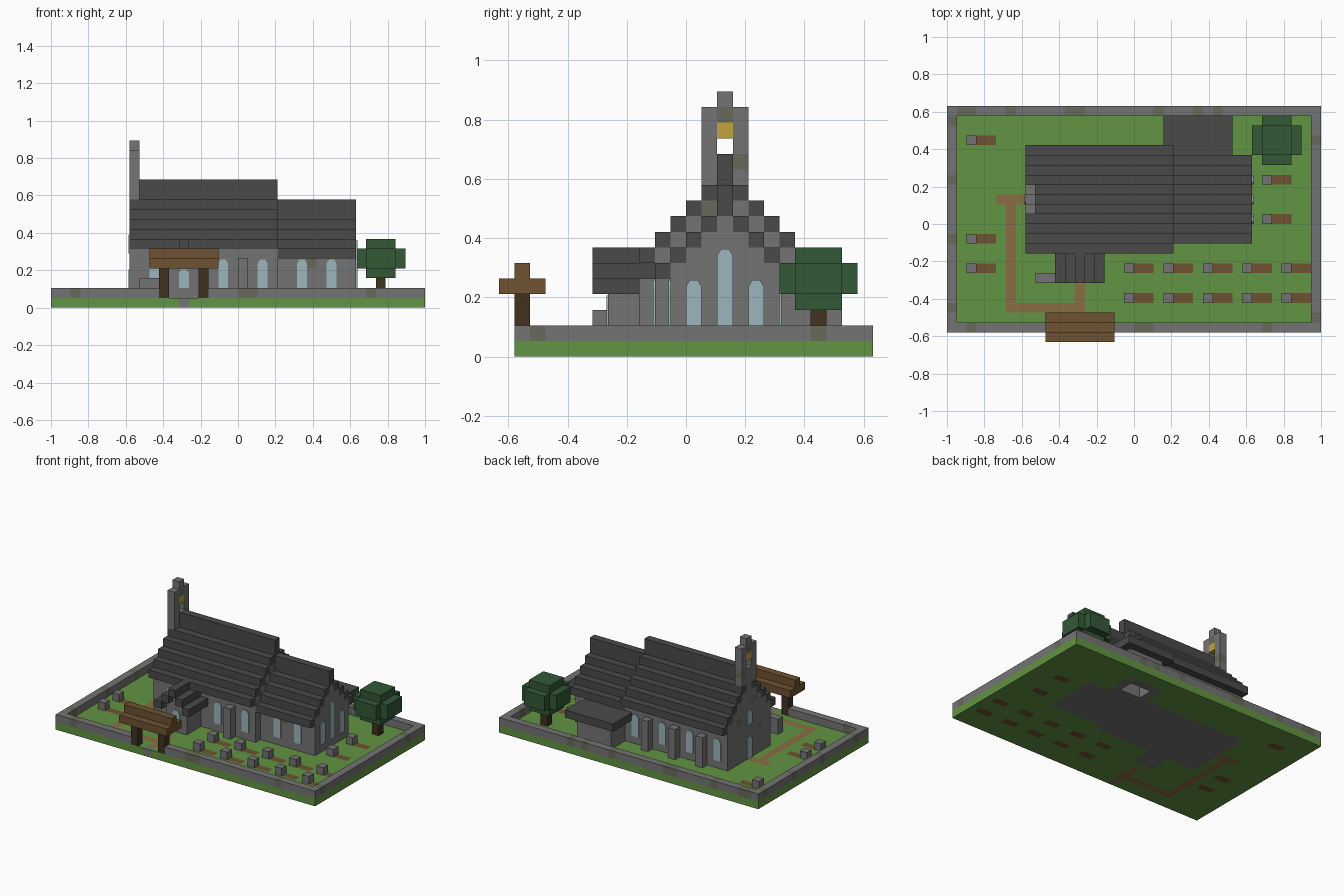
import bpy, bmesh
from mathutils import Vector

cube = bpy.data.objects.get("Cube")
if cube:
    bpy.data.objects.remove(cube)

U = 2 / 38  # block size


def linear(c):
    return c / 12.92 if c <= 0.04045 else ((c + 0.055) / 1.055) ** 2.4


def material(name, hexa):
    rgb = [linear(int(hexa[i:i + 2], 16) / 255) for i in (0, 2, 4)] + [1]
    m = bpy.data.materials.new(name)
    m.use_nodes = True
    m.diffuse_color = rgb
    m.node_tree.nodes["Principled BSDF"].inputs["Base Color"].default_value = rgb
    return m


STONE, MOSS, ROOF, GRASS, PATH, WOOD, POST, LEAF, GLASS, GOLD = range(10)
MATS = [material(n, h) for n, h in (
    ("stone grey", "747474"), ("mossy stone", "686a5a"), ("slate", "4a4a4a"),
    ("grass green", "629342"), ("path brown", "8a6d42"), ("wood brown", "6e5232"),
    ("dark timber", "413220"), ("leaf green", "325836"), ("window blue", "9cb6bc"),
    ("bell gold", "c2a23e"))]


def finish(name, bm):
    mesh = bpy.data.meshes.new(name)
    bm.to_mesh(mesh)
    bm.free()
    # keep only the colours this part uses
    used = sorted({p.material_index for p in mesh.polygons})
    for i in used:
        mesh.materials.append(MATS[i])
    for p in mesh.polygons:
        p.material_index = used.index(p.material_index)
    ob = bpy.data.objects.new(name, mesh)
    bpy.context.collection.objects.link(ob)


def fill(cells, mat, x, y, z):
    """Fill a block range with one colour; None carves it out."""
    for i in range(*x):
        for j in range(*y):
            for k in range(*z):
                if mat is None:
                    cells.pop((i, j, k), None)
                else:
                    cells[i, j, k] = mat


def blocks(name, cells):
    """Skin the blocks, keeping only the outer faces."""
    bm = bmesh.new()
    for c, mat in cells.items():
        for axis in range(3):
            for s in (-1, 1):
                n = list(c)
                n[axis] += s
                if tuple(n) in cells:
                    continue
                a, b = (axis + 1) % 3, (axis + 2) % 3
                quad = []
                for da, db in ((0, 0), (1, 0), (1, 1), (0, 1))[::s]:
                    v = Vector(c)
                    v[axis] += s > 0
                    v[a] += da
                    v[b] += db
                    quad.append(bm.verts.new(v * U))
                bm.faces.new(quad).material_index = mat
    bmesh.ops.remove_doubles(bm, verts=bm.verts, dist=U / 100)
    bmesh.ops.dissolve_limit(bm, angle_limit=0.01, verts=bm.verts[:],
                             edges=bm.edges[:], delimit={'MATERIAL'})
    finish(name, bm)


def window(name, side, s, plane, along, z0, z1):
    """Thin arched pane on a wall facing axis `side` with sign s."""
    bm = bmesh.new()
    outline = ((0, z0), (1, z0), (1, z1 - .5), (.75, z1 - .1),
               (.25, z1 - .1), (0, z1 - .5))
    verts = []
    for t, z in outline:
        p = (plane, along + t, z) if side == "x" else (along + t, plane, z)
        verts.append(bm.verts.new(Vector(p) * U))
    face = bm.faces.new(verts)
    out = bmesh.ops.extrude_face_region(bm, geom=[face])["geom"]
    push = Vector((1, 0, 0) if side == "x" else (0, 1, 0)) * s * 0.006
    bmesh.ops.translate(bm, vec=push,
                        verts=[v for v in out if isinstance(v, bmesh.types.BMVert)])
    bmesh.ops.recalc_face_normals(bm, faces=bm.faces[:])
    for f in bm.faces:
        f.material_index = GLASS
    finish(name, bm)


def gable(cells, x, n, eave):
    """Stepped roof over solid walls, ridge along x at y 2 to 3."""
    for k in range(n, -1, -1):
        top = eave + n - k + 1 + (k == 0)
        low = top - 1 - (k == 0)
        for y in {2 - k, 2 + k}:
            if k < n:
                fill(cells, STONE, x, (y, y + 1), (1, low))
            fill(cells, ROOF, x, (y, y + 1), (low, top))


# ground with paths, floor and grave plots
ground = {}
fill(ground, GRASS, (-19, 19), (-11, 12), (0, 1))
for x, y in (((-14, -11), (2, 3)), ((-13, -12), (-9, 3)),
             ((-13, -5), (-9, -8)), ((-6, -5), (-10, -6))):
    fill(ground, PATH, x, y, (0, 1))
for x, y in (((-11, 4), (-2, 7)), ((4, 12), (-1, 6)),
             ((4, 9), (6, 10)), ((-7, -4), (-5, -2)), ((-6, -5), (-11, -10))):
    fill(ground, STONE, x, y, (0, 1))
fill(ground, None, (5, 8), (7, 9), (0, 1))
graves = [(-17, 8), (-17, -2), (-17, -5), (13, 4), (13, 0)]
graves += [(x, y) for x in range(-1, 16, 4) for y in (-5, -8)]
stones = {}
for x, y in graves:
    fill(ground, WOOD, (x + 1, x + 3), (y, y + 1), (0, 1))
    stones[x, y, 1] = STONE
blocks("ground", ground)
blocks("headstones", stones)

# boundary wall with an entrance gap and mossy patches
wall = {}
fill(wall, STONE, (-19, 19), (-11, 12), (1, 2))
fill(wall, None, (-18, 18), (-10, 11), (1, 2))
fill(wall, None, (-8, -3), (-11, -10), (1, 2))
for x in (-17, 0, 1, 13):
    wall[x, -11, 1] = MOSS
for x in (-18, -17, -13, -7, -6, 2, 6, 8):
    wall[x, 11, 1] = MOSS
for x, y in ((-19, 10), (-19, 4), (-19, -2), (-19, -9), (18, -10), (18, 8)):
    wall[x, y, 1] = MOSS
blocks("boundary_wall", wall)

# nave with bell tower
nave = {}
gable(nave, (-11, 4), 5, 6)
fill(nave, STONE, (-11, -10), (1, 4), (11, 16))
fill(nave, STONE, (-11, -10), (2, 3), (11, 17))
fill(nave, None, (-11, -10), (2, 3), (13, 15))
for c in ((3, 1, 9), (-11, 3, 12), (-11, 2, 15), (-11, 0, 4), (-11, 4, 6), (-11, 1, 8)):
    nave[c] = MOSS
blocks("nave", nave)
blocks("bell", {(-11, 2, 14): GOLD})

# chancel
chancel = {}
gable(chancel, (4, 12), 4, 5)
chancel[7, -1, 4] = MOSS
blocks("chancel", chancel)

# vestry at the back, hollow inside
vestry = {}
fill(vestry, STONE, (4, 9), (6, 10), (1, 4))
fill(vestry, None, (5, 8), (7, 9), (1, 4))
fill(vestry, ROOF, (3, 10), (7, 11), (4, 5))
blocks("vestry", vestry)

# porch with its own stepped roof
porch = {}
fill(porch, STONE, (-7, -4), (-5, -2), (1, 5))
for k in range(3):
    for x in {-6 - k, -6 + k}:
        fill(porch, ROOF, (x, x + 1), (-6, -2), (6 - k, 7 - k))
fill(porch, STONE, (-6, -5), (-5, -2), (4, 6))
blocks("porch", porch)
tomb = {}
fill(tomb, STONE, (-10, -8), (-6, -5), (1, 3))
blocks("tomb", tomb)

# buttresses
butts = {}
for x, y in ((0, -3), (0, 7), (-4, 7), (-8, 7)):
    fill(butts, STONE, (x, x + 1), (y, y + 1), (1, 5))
blocks("buttresses", butts)

# windows
for i, x in enumerate((-9, -2, 2)):
    window(f"nave_front_window_{i}", "y", -1, -2, x, 2, 5)
for i, x in enumerate((-10, -6, -2, 2)):
    window(f"nave_back_window_{i}", "y", 1, 7, x, 2, 5)
for i, x in enumerate((6, 9)):
    window(f"chancel_front_window_{i}", "y", -1, -1, x, 2, 5)
window("chancel_back_window", "y", 1, 6, 10, 2, 5)
for y, top in ((0, 5), (2, 7), (4, 5)):
    window(f"chancel_end_window_{y}", "x", 1, 12, y, 2, top)
window("porch_door", "y", -1, -5, -6, 2, 4)
window("west_door", "x", -1, -11, 2, 1, 4)
window("west_window", "x", -1, -11, 2, 5.5, 7.5)

# covered gate
gate = {}
for x in (-8, -4):
    fill(gate, POST, (x, x + 1), (-11, -10), (1, 4))
fill(gate, WOOD, (-9, -2), (-12, -9), (4, 5))
fill(gate, WOOD, (-9, -2), (-11, -10), (5, 6))
blocks("covered_gate", gate)

# tree
tree = {}
fill(tree, POST, (14, 15), (8, 9), (1, 3))
fill(tree, LEAF, (13, 16), (7, 10), (3, 7))
fill(tree, LEAF, (12, 17), (7, 10), (4, 6))
fill(tree, LEAF, (13, 16), (6, 11), (4, 6))
blocks("tree", tree)
